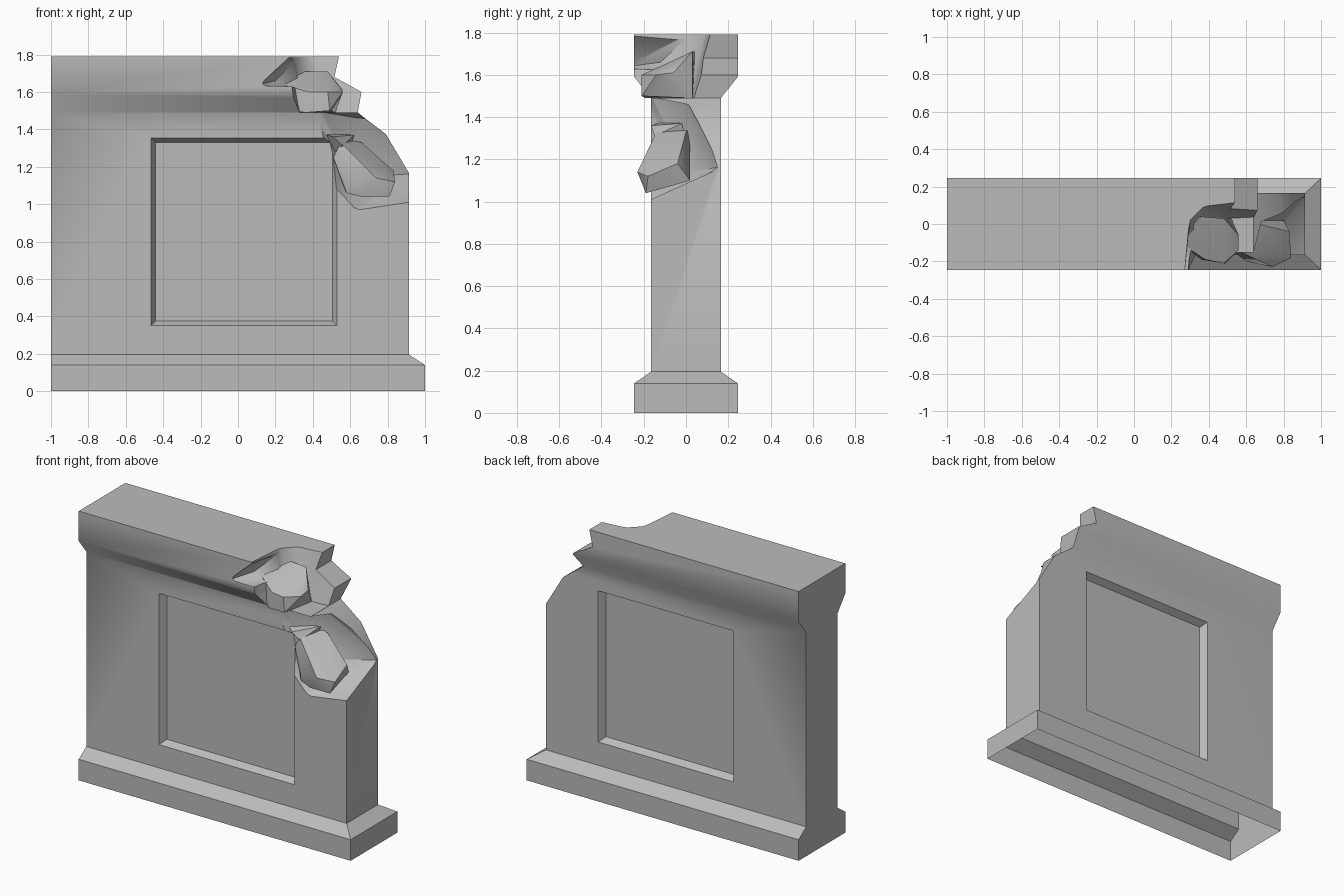
import bpy, bmesh, math
from mathutils import Vector

if "Cube" in bpy.data.objects:
    bpy.data.objects.remove(bpy.data.objects["Cube"], do_unlink=True)

GREY = (0.5, 0.5, 0.5, 1)
stone = bpy.data.materials.new("grey stone")
stone.use_nodes = True
stone.diffuse_color = GREY
stone.node_tree.nodes["Principled BSDF"].inputs["Base Color"].default_value = GREY


def finish(name, bm):
    bmesh.ops.recalc_face_normals(bm, faces=bm.faces)
    mesh = bpy.data.meshes.new(name)
    bm.to_mesh(mesh)
    bm.free()
    mesh.materials.append(stone)
    obj = bpy.data.objects.new(name, mesh)
    bpy.context.collection.objects.link(obj)
    return obj


def hull(name, points):
    """Convex block around a few points."""
    bm = bmesh.new()
    for p in points:
        bm.verts.new(p)
    res = bmesh.ops.convex_hull(bm, input=bm.verts)
    bmesh.ops.delete(bm, geom=list({g for g in res["geom_interior"] if isinstance(g, bmesh.types.BMVert)}),
                     context="VERTS")
    bmesh.ops.dissolve_limit(bm, angle_limit=0.02, verts=bm.verts, edges=bm.edges)
    return finish(name, bm)


def prism(name, outline, y0, y1):
    """Outline in x and z, extruded along y."""
    bm = bmesh.new()
    face = bm.faces.new([bm.verts.new((x, y0, z)) for x, z in outline])
    ext = bmesh.ops.extrude_face_region(bm, geom=[face])
    bmesh.ops.translate(bm, vec=(0, y1 - y0, 0),
                        verts=[g for g in ext["geom"] if isinstance(g, bmesh.types.BMVert)])
    return finish(name, bm)


def carve(target, cutter):
    cutter.hide_render = True
    mod = target.modifiers.new("carve", "BOOLEAN")
    mod.operation = "DIFFERENCE"
    mod.solver = "EXACT"
    mod.object = cutter
    bpy.context.view_layer.objects.active = target
    bpy.ops.object.modifier_apply(modifier=mod.name)
    bpy.data.objects.remove(cutter, do_unlink=True)


def smooth(obj):
    bpy.ops.object.select_all(action="DESELECT")
    obj.select_set(True)
    bpy.context.view_layer.objects.active = obj
    bpy.ops.object.shade_smooth_by_angle(angle=math.radians(42))


# Wall: plinth, shaft and cornice lofted from rings (height, right end, half depth)
bm = bmesh.new()
rings = []
for z, x, d in [(0, 1, .245), (.14, 1, .245), (.195, .915, .165),
                (1.49, .915, .165), (1.59, .98, .245), (1.79, .98, .245)]:
    rings.append([bm.verts.new(p) for p in ((-1, -d, z), (x, -d, z), (x, d, z), (-1, d, z))])
for low, high in zip(rings, rings[1:]):
    for i in (0, 1, 2):
        j = i + 1
        bm.faces.new((low[i], low[j], high[j], high[i]))
bm.faces.new([r[0] for r in rings] + [r[3] for r in reversed(rings)])
bm.faces.new(rings[0])
bm.faces.new(rings[-1])
wall = finish("wall", bm)

# Recessed panels with sloped frames, front and back
for side in (-1, 1):
    frame = []
    for y, grow in ((.12, -.025), (.165, 0), (.21, .025)):
        frame += [(x, side * y, z) for x in (-.465 - grow, .53 + grow) for z in (.35 - grow, 1.355 + grow)]
    carve(wall, hull("panel_cutter", frame))

# Broken upper corner
carve(wall, prism("corner_cutter", [
    (.55, 1.9), (.54, 1.79), (.515, 1.68), (.66, 1.6), (.64, 1.49),
    (.79, 1.375), (.915, 1.165), (1.1, .86), (1.1, 1.9)], -.4, .4))

# Chipped cornice front, with a pointed notch at its left
carve(wall, hull("cornice_cutter", [
    (.26, -.3, 1.85), (.29, .03, 1.85), (.37, .11, 1.85), (.54, .13, 1.85), (.9, .16, 1.85), (.9, -.3, 1.85),
    (.3, -.3, 1.491), (.36, -.02, 1.491), (.5, .03, 1.491), (.9, .05, 1.491), (.9, -.3, 1.491)]))
carve(wall, hull("notch_cutter", [
    (.28, -.3, 1.8), (.1, -.3, 1.635), (.32, -.3, 1.63), (.33, .02, 1.79), (.33, -.04, 1.62), (.2, -.12, 1.66)]))

# Chipped shaft front
carve(wall, hull("shaft_cutter", [
    (.4, -.2, 1.5), (.5, -.2, 1.08), (.62, -.2, .95), (.95, -.2, 1.0), (.95, -.2, 1.5),
    (.64, .01, 1.46), (.62, .01, 1.14), (.95, .03, 1.11), (.95, .03, 1.45), (.95, .165, 1.165)]))

# Hollow underside
bm = bmesh.new()
bm.from_mesh(wall.data)
under = [f for f in bm.faces if f.calc_center_median().z < .001]
bmesh.ops.delete(bm, geom=under, context="FACES")
bm.to_mesh(wall.data)
bm.free()

# Loose chunks left in the breaks
upper = hull("upper_chunk", [
    (.23, -.09, 1.64), (.29, -.13, 1.5), (.36, -.19, 1.49), (.49, -.21, 1.5), (.56, -.14, 1.6),
    (.56, -.06, 1.61), (.48, .03, 1.71), (.36, .04, 1.71), (.29, .02, 1.66), (.38, -.19, 1.6),
    (.48, -.21, 1.6), (.34, .04, 1.49), (.52, .03, 1.49)])
lower = hull("lower_chunk", [
    (.51, -.13, 1.25), (.55, -.14, 1.33), (.66, 0, 1.33), (.56, .02, 1.35), (.83, -.04, 1.18), (.84, -.18, 1.12),
    (.74, -.23, 1.14), (.6, -.2, 1.13), (.58, -.17, 1.06), (.66, -.19, 1.04), (.81, -.19, 1.04),
    (.8, .02, 1.1), (.56, .0, 1.1)])

# Splinter where the panel frame broke off
splinter = hull("frame_splinter", [
    (.44, -.11, 1.38), (.51, -.165, 1.36), (.56, -.15, 1.31), (.62, -.02, 1.37), (.52, -.1, 1.28), (.6, 0, 1.3)])

for part in (wall, upper, lower, splinter):
    smooth(part)
